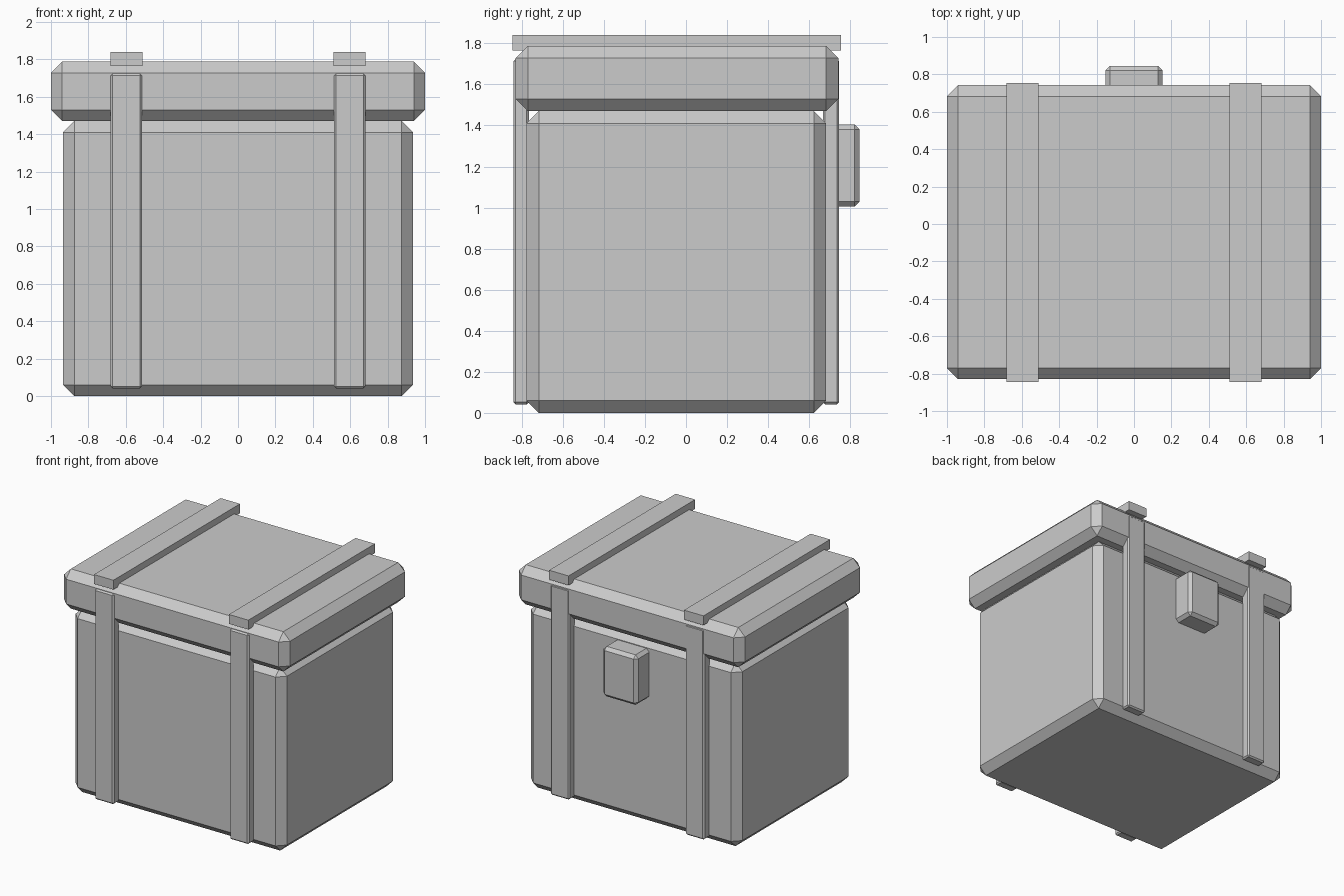
import bpy
import bmesh

if "Cube" in bpy.data.objects:
    bpy.data.objects.remove(bpy.data.objects["Cube"])


def box(name, lo, hi, bevel=0.0):
    """Box between two corners with an optional flat chamfer."""
    bm = bmesh.new()
    bmesh.ops.create_cube(bm, size=1)
    for v in bm.verts:
        v.co = [(a + b) / 2 + c * (b - a) for a, b, c in zip(lo, hi, v.co)]
    if bevel:
        bmesh.ops.bevel(bm, geom=bm.edges[:], offset=bevel, segments=1,
                        affect='EDGES', profile=0.5)
    mesh = bpy.data.meshes.new(name)
    bm.to_mesh(mesh)
    bm.free()
    obj = bpy.data.objects.new(name, mesh)
    bpy.context.collection.objects.link(obj)
    return obj


# Main container and overhanging lid
box("body", (-0.935, -0.777, 0), (0.935, 0.683, 1.47), 0.06)
box("lid", (-1, -0.83, 1.47), (1, 0.742, 1.788), 0.06)

# Straps on each side: across the lid, down the front, down the back
for side, x in (("left", -0.597), ("right", 0.597)):
    box(side + "_lid_strap", (x - 0.086, -0.845, 1.765), (x + 0.086, 0.755, 1.84))
    for face, y0, y1 in (("front", -0.841, -0.765), ("back", 0.667, 0.746)):
        box(f"{side}_{face}_strap", (x - 0.084, y0, 0.041),
            (x + 0.084, y1, 1.724), 0.011)

# Latch on the back
box("latch", (-0.153, 0.65, 1.005), (0.153, 0.846, 1.405), 0.025)
